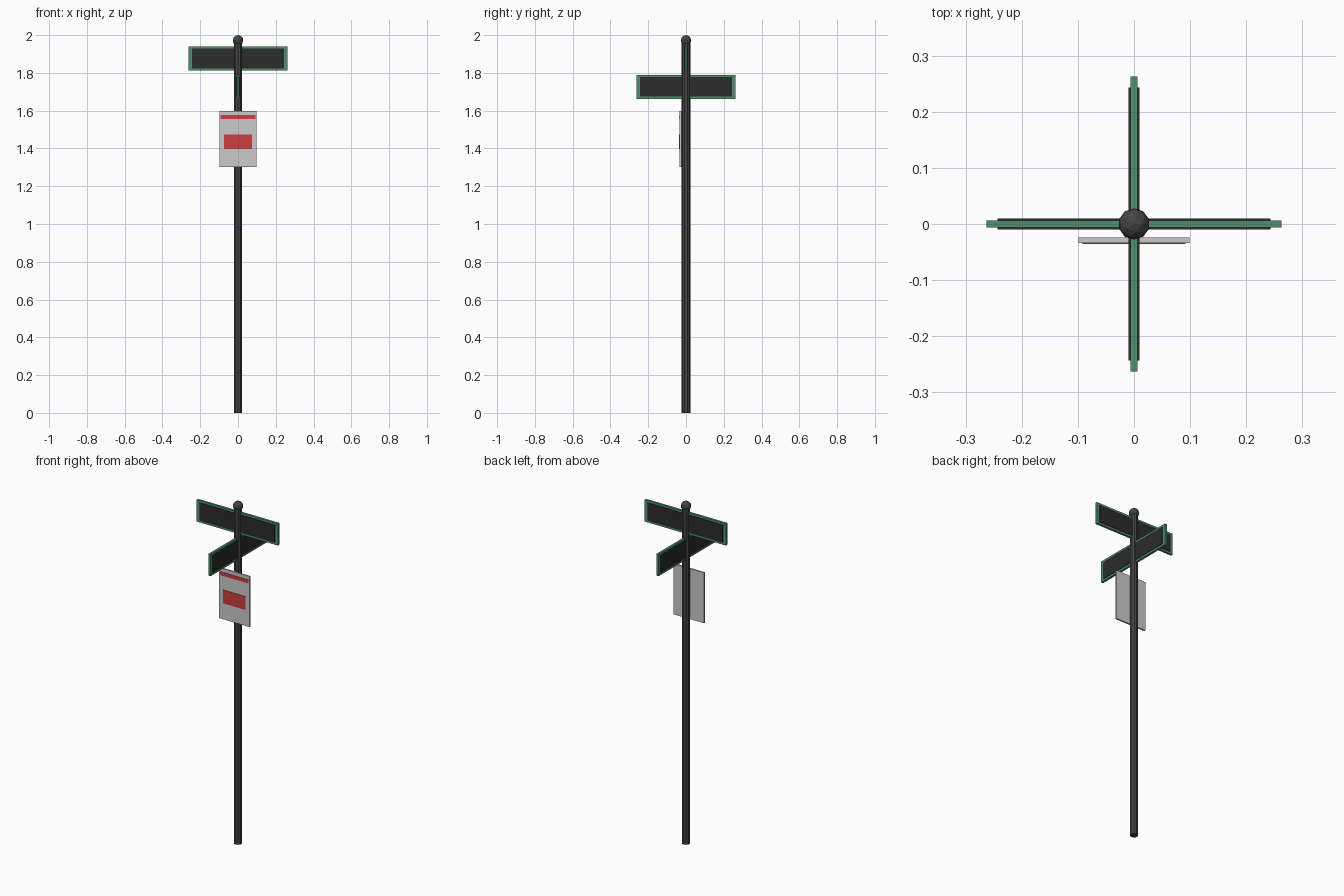
import bpy, math

if "Cube" in bpy.data.objects:
    bpy.data.objects.remove(bpy.data.objects["Cube"])


def material(name, rgb):
    m = bpy.data.materials.new(name)
    m.diffuse_color = (*rgb, 1)
    m.use_nodes = True
    m.node_tree.nodes["Principled BSDF"].inputs["Base Color"].default_value = m.diffuse_color
    return m


GREEN = material("green_paint", (0.08, 0.28, 0.15))
BLACK = material("black_panel", (0.025, 0.025, 0.025))
IRON = material("dark_iron", (0.06, 0.06, 0.065))
RED = material("red_paint", (0.58, 0.05, 0.05))


def finish(name, mat):
    ob = bpy.context.object
    ob.name = name
    if mat:
        ob.data.materials.append(mat)
    return ob


def box(name, xs, ys, zs, mat=None, turn=0):
    """Box from (min, max) ranges, optionally turned about the pole axis."""
    ranges = (xs, ys, zs)
    bpy.ops.mesh.primitive_cube_add(size=1)
    ob = finish(name, mat)
    for v in ob.data.vertices:
        v.co = [(a + b) / 2 + c * (b - a) for (a, b), c in zip(ranges, v.co)]
    ob.rotation_euler.z = turn
    return ob


# Ten-sided pole and faceted ball finial
bpy.ops.mesh.primitive_cylinder_add(vertices=10, radius=0.0225, depth=1.965,
                                    location=(0, 0, 0.9825))
finish("pole", IRON)
bpy.ops.mesh.primitive_ico_sphere_add(subdivisions=2, radius=0.028,
                                      location=(0, 0, 1.972))
finish("finial_ball", IRON)

# Two crossed street blades: green plate with a raised dark panel on both faces
for name, z, turn in (("upper", 1.876, 0), ("lower", 1.726, math.pi / 2)):
    box(name + "_blade", (-0.2625, 0.2625), (-0.0065, 0.0065),
        (z - 0.064, z + 0.064), GREEN, turn)
    box(name + "_blade_panel", (-0.243, 0.243), (-0.0095, 0.0095),
        (z - 0.052, z + 0.052), BLACK, turn)

# Notice plate on the front with red stripe and red block
box("notice_plate", (-0.099, 0.099), (-0.034, -0.0245), (1.302, 1.597))
box("notice_stripe", (-0.092, 0.092), (-0.036, -0.033), (1.556, 1.577), RED)
box("notice_block", (-0.073, 0.073), (-0.036, -0.033), (1.396, 1.475), RED)
